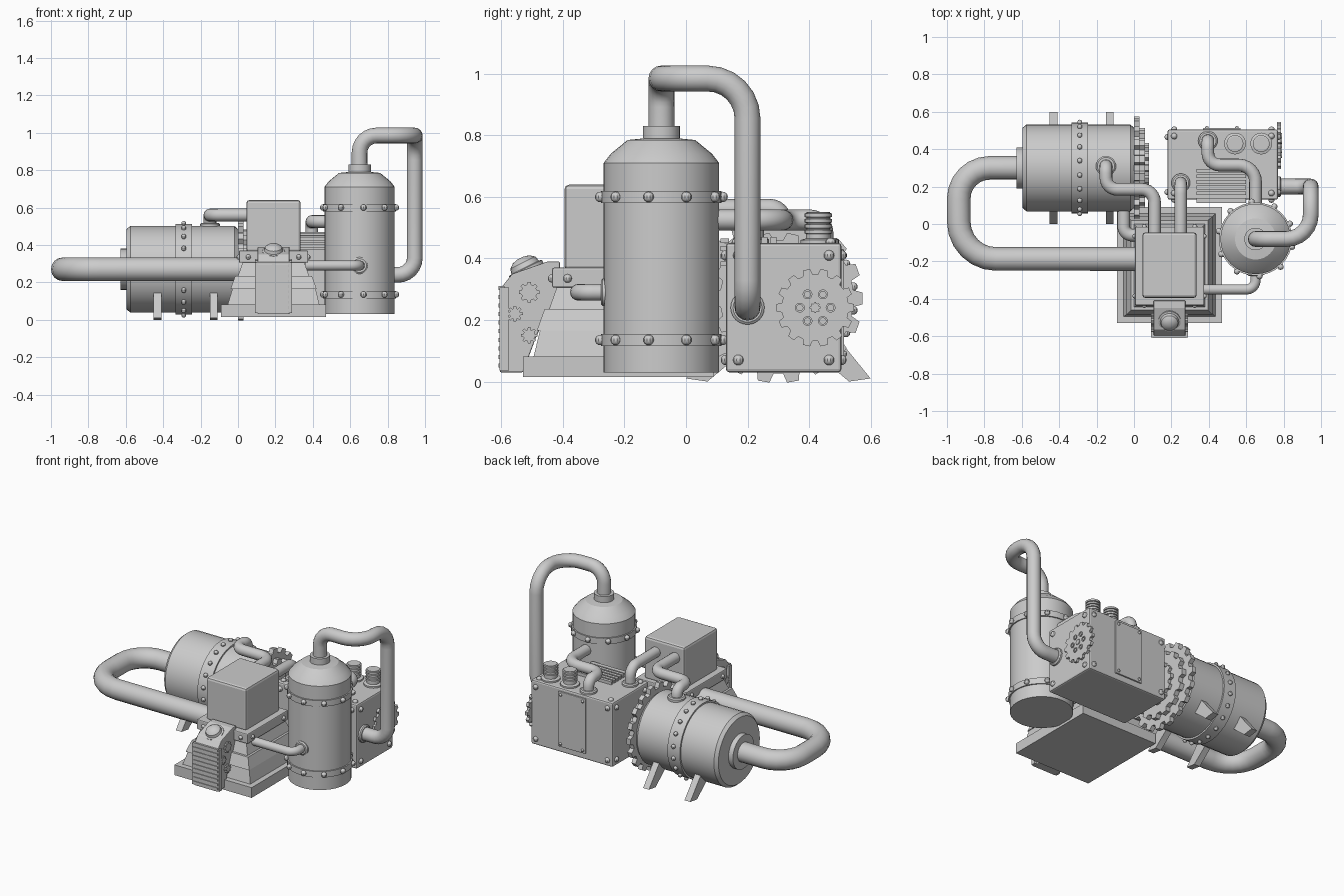
import bpy, bmesh
from math import sin, cos, pi, radians, tan
from mathutils import Vector, Matrix

if "Cube" in bpy.data.objects:
    bpy.data.objects.remove(bpy.data.objects["Cube"])


def finish(name, bm, bevel=0, smooth=True):
    bmesh.ops.recalc_face_normals(bm, faces=bm.faces)
    me = bpy.data.meshes.new(name)
    bm.to_mesh(me)
    bm.free()
    ob = bpy.data.objects.new(name, me)
    bpy.context.collection.objects.link(ob)
    if bevel:
        m = ob.modifiers.new("bevel", 'BEVEL')
        m.width, m.segments = bevel, 2
    if smooth:
        bpy.context.view_layer.objects.active = ob
        bpy.ops.object.select_all(action='DESELECT')
        ob.select_set(True)
        bpy.ops.object.shade_smooth_by_angle(angle=radians(30))
    return ob


def loft(bm, rings):
    rs = [[bm.verts.new(p) for p in r] for r in rings]
    n = len(rs[0])
    for a, b in zip(rs, rs[1:]):
        for i in range(n):
            bm.faces.new((a[i], a[(i + 1) % n], b[(i + 1) % n], b[i]))
    bm.faces.new(rs[0][::-1])
    bm.faces.new(rs[-1])


def lathe(name, origin, axis, profile, segs=32):
    q = Vector(axis).to_track_quat('Z', 'Y')
    bm = bmesh.new()
    loft(bm, [[Vector(origin) + q @ Vector((r * cos(2 * pi * i / segs), r * sin(2 * pi * i / segs), h))
               for i in range(segs)] for r, h in profile])
    return finish(name, bm)


def boxes(name, spans, bevel=0):
    bm = bmesh.new()
    for x0, x1, y0, y1, z0, z1 in spans:
        loft(bm, [[(x0, y0, z), (x1, y0, z), (x1, y1, z), (x0, y1, z)] for z in (z0, z1)])
    return finish(name, bm, bevel, False)


def prism_x(name, pts, x0, x1, bevel=0):
    bm = bmesh.new()
    loft(bm, [[(x, y, z) for y, z in pts] for x in (x0, x1)])
    return finish(name, bm, bevel, False)


def gear(name, y, z, x0, x1, r, depth, teeth):
    pts = []
    for i in range(teeth):
        for f, rr in ((-.32, r - depth), (-.2, r), (.2, r), (.32, r - depth)):
            a = 2 * pi * (i + f) / teeth
            pts.append((y + rr * cos(a), z + rr * sin(a)))
    return prism_x(name, pts, x0, x1)


def bolts(name, pts, r=.017):
    bm = bmesh.new()
    for p in pts:
        bmesh.ops.create_uvsphere(bm, u_segments=10, v_segments=8, radius=r, matrix=Matrix.Translation(p))
    return finish(name, bm)


def pipe(name, pts, radius, bend):
    # polyline with filleted corners, swept as a round tube
    P = [Vector(p) for p in pts]
    path = [P[0]]
    for a, b, c in zip(P, P[1:], P[2:]):
        u, v = (a - b).normalized(), (c - b).normalized()
        h = u.angle(v) / 2
        d = min(bend, (a - b).length * .49, (c - b).length * .49)
        center = b + (u + v).normalized() * d / cos(h)
        s, e = b + u * d - center, b + v * d - center
        n = s.cross(e).normalized()
        for k in range(7):
            path.append(center + Matrix.Rotation(s.angle(e) * k / 6, 3, n) @ s)
    path.append(P[-1])
    cu = bpy.data.curves.new(name, 'CURVE')
    cu.dimensions = '3D'
    cu.bevel_depth, cu.bevel_resolution, cu.use_fill_caps = radius, 6, True
    sp = cu.splines.new('POLY')
    sp.points.add(len(path) - 1)
    for q, p in zip(sp.points, path):
        q.co = (*p, 1)
    tmp = bpy.data.objects.new(name + "_path", cu)
    bpy.context.collection.objects.link(tmp)
    dg = bpy.context.evaluated_depsgraph_get()
    me = bpy.data.meshes.new_from_object(tmp.evaluated_get(dg))
    bpy.data.objects.remove(tmp)
    bm = bmesh.new()
    bm.from_mesh(me)
    bmesh.ops.remove_doubles(bm, verts=bm.verts, dist=1e-5)
    return finish(name, bm)


# upright tank with bolted bands
T = (.65, -.08, 0)
lathe("upright_tank", T, (0, 0, 1), [(.188, .03), (.188, .71), (.165, .74), (.11, .785), (.06, .79), (.06, .83)])
for n, z in (("lower", .135), ("upper", .6)):
    lathe(n + "_tank_band", T, (0, 0, 1), [(.196, z - .02), (.196, z + .02)])
    bolts(n + "_band_bolts", [(T[0] + .2 * cos(radians(36 * i - 12)), T[1] + .2 * sin(radians(36 * i - 12)), z)
                              for i in range(10)])

# horizontal boiler with band, end flange and legs
by, bz = .30, .27
lathe("boiler", (0, by, bz), (1, 0, 0), [(.215, -.595), (.232, -.575), (.232, -.02), (.215, 0)], 40)
lathe("boiler_flange", (0, by, bz), (1, 0, 0), [(.11, -.627), (.11, -.58)])
lathe("boiler_band", (0, by, bz), (1, 0, 0), [(.243, -.335), (.243, -.245)], 40)
bolts("boiler_band_bolts", [(-.29, by + .247 * cos(2 * pi * (i + .5) / 20), bz + .247 * sin(2 * pi * (i + .5) / 20))
                            for i in range(20)], .014)
for x in (-.43, -.13):
    for s in (1, -1):
        prism_x("boiler_leg", [(by + s * a, b) for a, b in ((.3, .01), (.23, 0), (.11, .1), (.17, .17))],
                x - .021, x + .021)

# stacked gears on boiler end
gear("large_gear", by, bz, 0, .03, .275, .03, 18)
gear("middle_gear", by, bz, .03, .06, .215, .025, 14)
gear("small_gear", by, bz, .06, .08, .135, .02, 12)

# engine case with corner bolts and back panel
boxes("engine_case", [(.18, .77, .13, .505, .03, .45)], .01)
boxes("back_panel", [(.37, .57, .5, .514, .07, .43)], .004)
pts = [(x, y, z) for x in (.18, .77) for y in (.17, .465) for z in (.07, .41)]
pts += [(x, y, z) for x in (.215, .735) for y in (.13, .505) for z in (.07, .41)]
pts += [(x, y, .45) for x in (.215, .735) for y in (.165, .47)]
bolts("engine_bolts", pts)
bolts("panel_bolts", [(x, .514, z) for x in (.39, .55) for z in (.09, .41)], .01)
boxes("engine_slats", [(.335, .6, .155 + .03 * i, .175 + .03 * i, .44, .47) for i in range(5)]
      + [(.335, .6, .112, .14, .375 + .025 * i, .39 + .025 * i) for i in range(4)])
for x in (.54, .68):
    lathe("filler_cap", (x, .43, 0), (0, 0, 1),
          [(.058, .44), (.058, .46), (.04, .465), (.04, .48)] +
          [(r, .48 + .018 * k + d) for k in range(4) for r, d in ((.045, .001), (.045, .012), (.038, .014), (.038, .017))],
          20)

# gear wheel on engine side
gy, gz = .42, .24
gear("engine_gear", gy, gz, .765, .785, .127, .018, 14)
for i in range(6):
    a = pi / 3 * i
    lathe("gear_stud", (.78, gy + .05 * cos(a), gz + .05 * sin(a)), (1, 0, 0), [(.016, 0), (.016, .01), (.01, .01), (.01, .004)], 14)
gear("gear_hub", gy, gz, .78, .79, .018, .004, 8)

# stepped furnace base
bm = bmesh.new()
steps = [(-.09, .47, -.53, .09, .015), (-.09, .47, -.53, .09, .082), (-.055, .435, -.495, .055, .082),
         (-.03, .415, -.475, .035, .165), (-.04, .42, -.485, .04, .165), (-.015, .395, -.46, .02, .235),
         (.0, .38, -.445, .0, .235), (.03, .35, -.415, -.03, .32), (.04, .34, -.4, -.04, .365)]
loft(bm, [[(a, c, z), (b, c, z), (b, d, z), (a, d, z)] for a, b, c, d, z in steps])
finish("furnace_base", bm, 0, False)
boxes("furnace_collar", [(.005, .375, -.435, -.015, .305, .37)], .006)
boxes("furnace_top", [(.045, .335, -.395, -.045, .36, .64)], .015)
bolts("collar_bolts", [(x, y, .335) for x in (.055, .325) for y in (-.435, -.015)]
      + [(x, y, .335) for x in (.005, .375) for y in (-.385, -.065)], .014)

# vent unit on the front
prism_x("vent_unit", [(-.605, .03), (-.605, .3), (-.565, .35), (-.45, .39), (-.41, .39), (-.41, .3), (-.485, .15), (-.53, .03)],
        .105, .275, .004)
boxes("vent_frame", [(a, b, -.606, -.575, .035, .305) for a, b in ((.092, .108), (.182, .198), (.272, .288))])
boxes("vent_slats", [(.1, .28, -.61, -.59, .045 + .028 * i, .058 + .028 * i) for i in range(10)])
lathe("lamp", (.19, -.515, .355), (0, -.45, .9),
      [(.06, 0), (.06, .015), (.05, .018), (.045, .035), (.03, .047), (.01, .052)], 20)
for s in (-1, 1):
    for y, z, r in ((-.51, .29, .034), (-.51, .15, .027), (-.556, .22, .026)):
        x = .19 + s * .09
        gear("vent_gear", y, z, x - .008, x + .008, r, .008, 8)

# pipes and their flanges
pipe("exhaust_pipe", [(-.6, .3, .27), (-.937, .3, .27), (-.937, -.187, .27), (.06, -.187, .27)], .063, .2)
pipe("steam_pipe", [(.65, -.08, .8), (.65, -.08, .985), (.945, -.08, .985), (.945, .2, .985), (.945, .2, .24), (.76, .2, .24)],
     .042, .13)
pipe("boiler_pipe", [(-.15, .31, .48), (-.15, .31, .56), (-.15, .185, .56), (.11, .185, .56), (.11, -.06, .56)], .034, .07)
pipe("furnace_pipe", [(.25, .22, .44), (.25, .22, .56), (.25, -.06, .56)], .033, .09)
pipe("engine_pipe", [(.395, .445, .44), (.395, .445, .525), (.395, .315, .525), (.65, .315, .525), (.65, .08, .525)], .034, .09)
pipe("feed_pipe", [(.36, -.35, .29), (.65, -.35, .29), (.65, -.25, .29)], .027, .07)
pipe("drain_pipe", [(-.055, .12, .25), (-.055, -.06, .25), (.04, -.06, .25)], .034, .08)
for name, p, ax, r in (("steam", (.765, .2, .24), (1, 0, 0), .055), ("boiler", (-.15, .31, .495), (0, 0, 1), .054),
                       ("furnace", (.25, .22, .445), (0, 0, 1), .05), ("engine", (.395, .445, .445), (0, 0, 1), .052),
                       ("feed", (.65, -.255, .29), (0, -1, 0), .045)):
    lathe(name + "_pipe_flange", p, ax, [(r, 0), (r, .016), (r - .008, .022)], 24)
